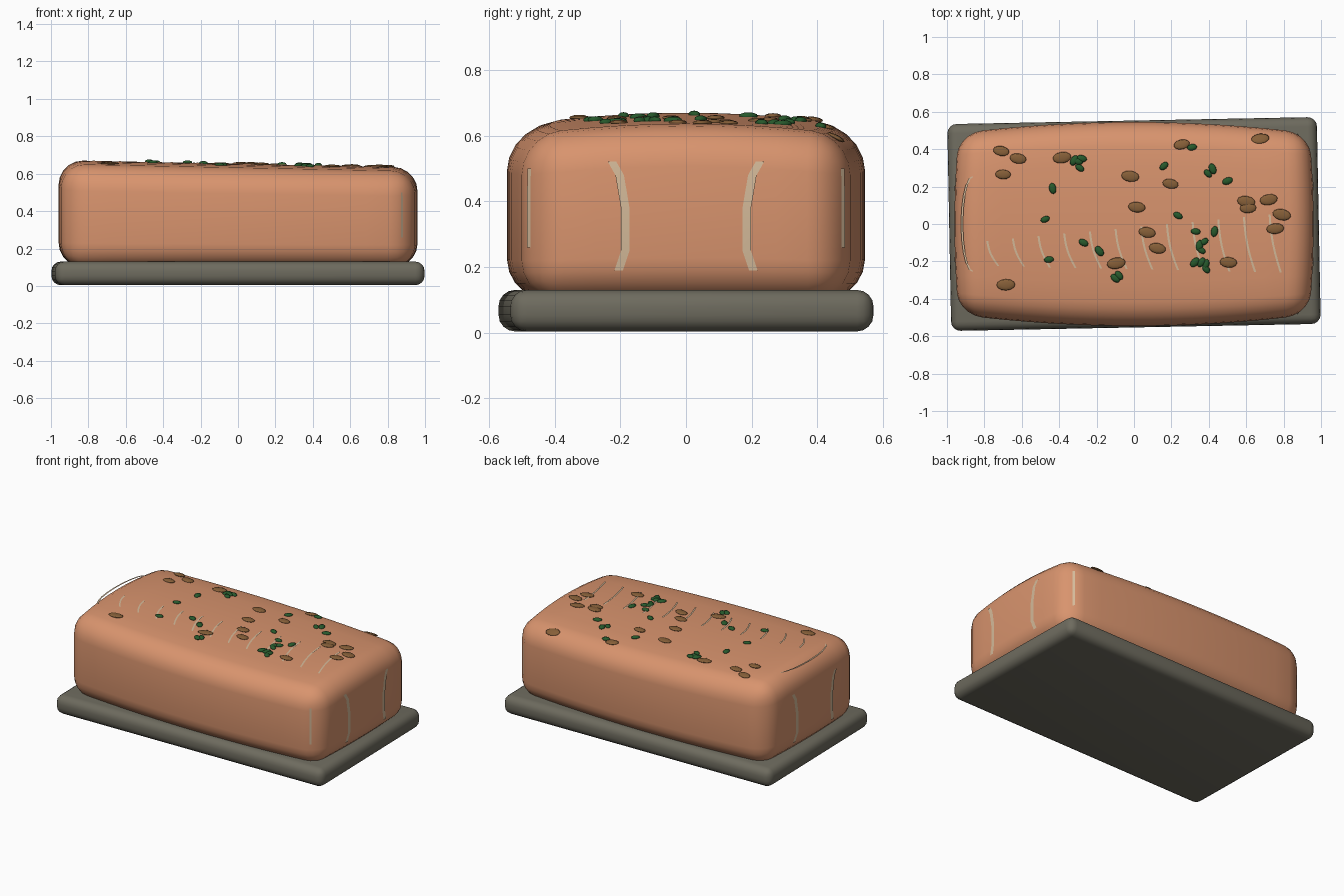
import bpy, bmesh, math, random
from mathutils import Vector, Matrix
from mathutils.bvhtree import BVHTree

if "Cube" in bpy.data.objects:
    bpy.data.objects.remove(bpy.data.objects["Cube"])

random.seed(4)


def material(name, rgb):
    m = bpy.data.materials.new(name)
    m.diffuse_color = (*rgb, 1)
    m.use_nodes = True
    m.node_tree.nodes["Principled BSDF"].inputs["Base Color"].default_value = m.diffuse_color
    return m


SALMON = material("salmon pink", (0.69, 0.295, 0.155))
SLATE = material("slate grey", (0.155, 0.147, 0.113))
FAT = material("pale fat", (0.66, 0.49, 0.32))
SPICE = material("brown spice", (0.24, 0.115, 0.04))
HERB = material("herb green", (0.02, 0.1, 0.025))


def finish(name, bm, mat):
    bmesh.ops.recalc_face_normals(bm, faces=bm.faces)
    for f in bm.faces:
        f.smooth = True
    me = bpy.data.meshes.new(name)
    bm.to_mesh(me)
    bm.free()
    me.materials.append(mat)
    ob = bpy.data.objects.new(name, me)
    bpy.context.collection.objects.link(ob)
    return ob


def rounded_box(hx, hy, z0, z1, r, seg):
    bm = bmesh.new()
    bmesh.ops.create_cube(bm, size=2)
    for v in bm.verts:
        v.co = (v.co.x * hx, v.co.y * hy, z0 if v.co.z < 0 else z1)
    bmesh.ops.bevel(bm, geom=bm.edges[:], offset=r, segments=seg,
                    profile=0.5, affect='EDGES')
    return bm


# slate serving board, turned very slightly
bm = rounded_box(0.988, 0.553, 0.004, 0.13, 0.05, 4)
bmesh.ops.rotate(bm, verts=bm.verts, matrix=Matrix.Rotation(math.radians(1.1), 3, 'Z'))
finish("slate_board", bm, SLATE)

# fish block: rounded box with bowed sides, domed and sloping top
bm = rounded_box(0.96, 0.545, 0.10, 0.645, 0.13, 5)
for axis, cuts in ((0, 14), (1, 8)):
    for i in range(1, cuts):
        no, co = Vector(), Vector()
        no[axis] = 1
        half = (0.82, 0.41)[axis]
        co[axis] = -half + 2 * half * i / cuts
        bmesh.ops.bisect_plane(bm, geom=bm.verts[:] + bm.edges[:] + bm.faces[:],
                               plane_co=co, plane_no=no)
for v in bm.verts:
    x, y, z = v.co
    h = max(0, (z - 0.1) / 0.545)
    v.co.z = z + h * (-0.02 * x + 0.008 - 0.03 * (y / 0.5) ** 2)
    v.co.y = y * (1 - 0.11 * (x / 0.96) ** 2)
    v.co.x = x * (1 - 0.02 * (y / 0.5) ** 2)
finish_tree = BVHTree.FromBMesh(bm)
finish("fish_block", bm, SALMON)


def on_surface(origin, direction, lift=0.004):
    hit, no, _, _ = finish_tree.ray_cast(Vector(origin), Vector(direction))
    if no.dot(Vector(direction)) > 0:
        no = -no
    return hit + no * lift, no


def strip(bm, pts, side, width):
    side = Vector(side) * width / 2
    rows = [(bm.verts.new(p - side), bm.verts.new(p + side)) for p in pts]
    for a, b in zip(rows, rows[1:]):
        bm.faces.new((a[0], a[1], b[1], b[0]))


# row of fine fat lines across the top
bm = bmesh.new()
for i in range(12):
    t = i / 11
    x0 = -0.755 + 1.51 * t
    ya, yb = -0.09 + 0.14 * t, -0.225 - 0.035 * t
    pts = []
    for k in range(7):
        s = k / 6
        x = x0 - 0.03 + 0.06 * s - 0.012 * math.sin(math.pi * s)
        pts.append(on_surface((x, ya + (yb - ya) * s, 2), (0, 0, -1))[0])
    strip(bm, pts, (1, 0, 0), 0.011)
# loose arc at the left end
arc = [Vector((-0.86 - 0.06 * math.cos(a), 0.255 * math.sin(a), 0.655))
       for a in (math.pi * (k / 10 - 0.5) for k in range(11))]
strip(bm, arc, (1, 0, 0), 0.011)
finish("top_fat_lines", bm, FAT)

# fat stripes down both ends, plus the rounded right corners
bm = bmesh.new()
profile = ((0.225, 0.52), (0.202, 0.48), (0.185, 0.38), (0.185, 0.25), (0.205, 0.19))
for end in (-1, 1):
    for side in (-1, 1):
        pts = [on_surface((2 * end, side * y, z), (-end, 0, 0))[0] for y, z in profile]
        strip(bm, pts, (0, 1, 0), 0.026)
for side in (-1, 1):
    d = Vector((-1, -side, 0)).normalized()
    pts = [on_surface(Vector((0.5, side * 0.1, z)) - d * 2, d)[0]
           for z in (0.5, 0.42, 0.34, 0.26)]
    strip(bm, pts, (-d.y, d.x, 0), 0.014)
finish("end_fat_stripes", bm, FAT)


def scatter(name, spots, size, mat, spin):
    """Flattened pellets lying on the top surface."""
    bm = bmesh.new()
    for x, y in spots:
        p, no = on_surface((x, y, 2), (0, 0, -1), 0.003)
        k = random.uniform(0.9, 1.1)
        m = (Matrix.Translation(p) @ Vector((0, 0, 1)).rotation_difference(no).to_matrix().to_4x4()
             @ Matrix.Rotation(random.uniform(-spin, spin), 4, 'Z')
             @ Matrix.Diagonal((size[0] * k, size[1] * k, size[2], 1)))
        bmesh.ops.create_uvsphere(bm, u_segments=12, v_segments=6, radius=1, matrix=m)
    finish(name, bm, mat)


scatter("spice_flakes", [
    (-0.71, 0.39), (-0.62, 0.35), (-0.70, 0.265), (-0.385, 0.355), (-0.02, 0.255),
    (0.015, 0.09), (0.195, 0.215), (0.255, 0.425), (0.675, 0.455), (0.60, 0.12),
    (0.61, 0.085), (0.72, 0.13), (0.79, 0.05), (0.755, -0.025), (0.07, -0.045),
    (0.125, -0.13), (-0.095, -0.21), (0.505, -0.205), (-0.685, -0.325)],
    (0.046, 0.028, 0.008), SPICE, 0.25)

scatter("herb_pieces", [
    (-0.32, 0.34), (-0.30, 0.335), (-0.28, 0.35), (-0.29, 0.30), (-0.435, 0.19),
    (-0.475, 0.025), (-0.455, -0.19), (-0.27, -0.10), (-0.185, -0.145), (-0.08, -0.275),
    (-0.10, -0.29), (0.16, 0.31), (0.31, 0.41), (0.42, 0.295), (0.395, 0.27),
    (0.50, 0.23), (0.235, 0.045), (0.33, -0.04), (0.375, -0.095), (0.35, -0.115),
    (0.43, -0.04), (0.36, -0.14), (0.325, -0.205), (0.385, -0.215), (0.36, -0.205),
    (0.385, -0.24)],
    (0.028, 0.018, 0.011), HERB, 1.5)
